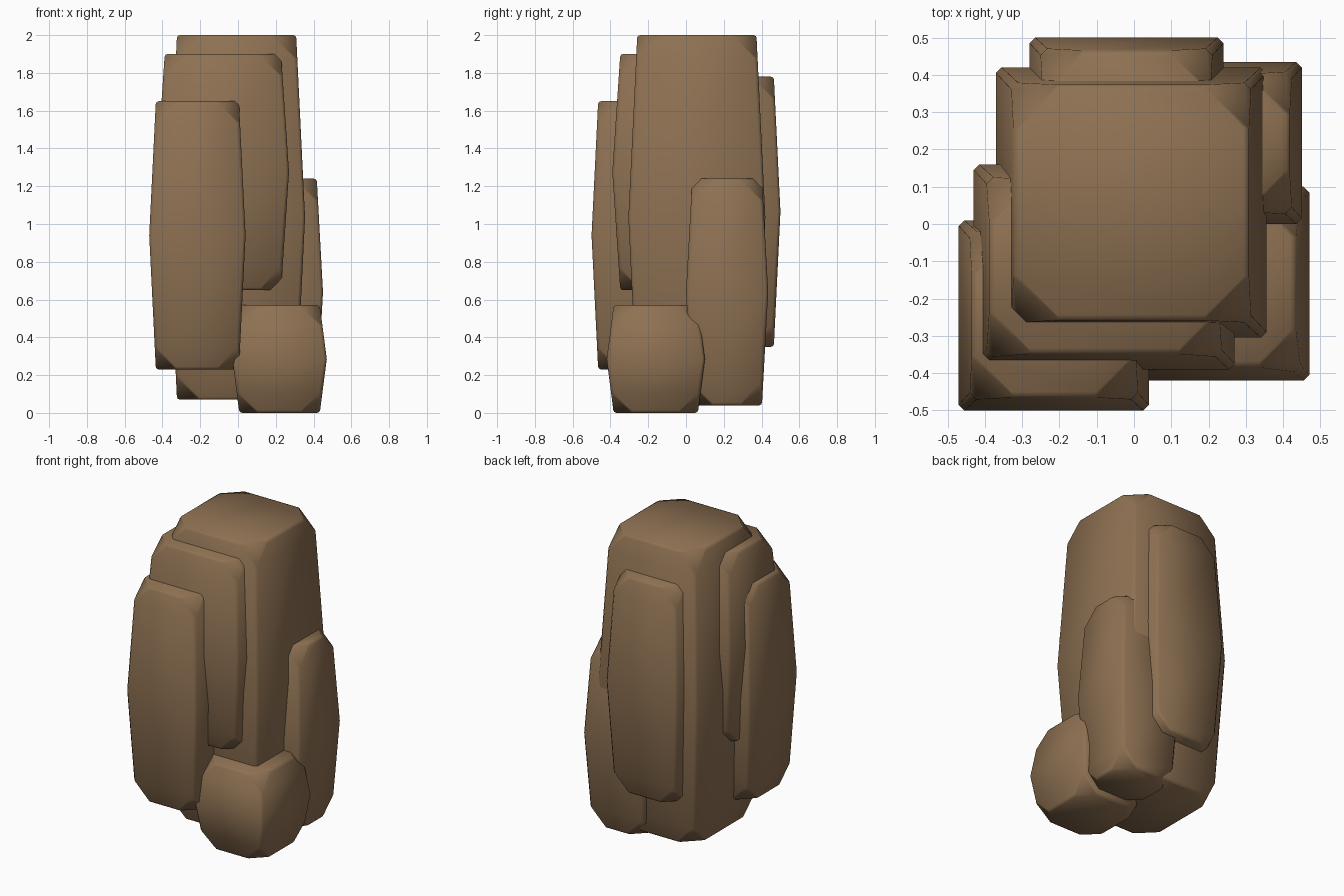
import bpy, bmesh

if "Cube" in bpy.data.objects:
    bpy.data.objects.remove(bpy.data.objects["Cube"])

stone = bpy.data.materials.new("brown_stone")
stone.diffuse_color = (0.27, 0.165, 0.085, 1)
stone.use_nodes = True
stone.node_tree.nodes["Principled BSDF"].inputs["Base Color"].default_value = stone.diffuse_color


def ring(bm, x0, x1, y0, y1, z, c):
    """Rectangle with corners cut by c, as eight vertices."""
    pts = [(x0 + c, y0), (x1 - c, y0), (x1, y0 + c), (x1, y1 - c),
           (x1 - c, y1), (x0 + c, y1), (x0, y1 - c), (x0, y0 + c)]
    return [bm.verts.new((x, y, z)) for x, y in pts]


def slab(name, x0, x1, y0, y1, z0, z1, taper, cut=0.12):
    """Stone block that bulges at mid height and has its eight corners chipped off."""
    bm = bmesh.new()
    half = (z1 - z0) / 2
    drop = cut * 0.95
    low = taper * (1 - drop / half)
    levels = [(z0, taper, cut), (z0 + drop, low, 0.018), (z0 + half, 0, 0.015),
              (z1 - drop, low, 0.018), (z1, taper, cut)]
    rings = [ring(bm, x0 + t, x1 - t, y0 + t, y1 - t, z, c) for z, t, c in levels]
    for a, b in zip(rings, rings[1:]):
        for i in range(8):
            j = (i + 1) % 8
            bm.faces.new((a[i], a[j], b[j], b[i]))
    bm.faces.new(rings[0][::-1])
    bm.faces.new(rings[-1])
    for f in bm.faces:
        f.smooth = True
    me = bpy.data.meshes.new(name)
    bm.to_mesh(me)
    bm.free()
    me.materials.append(stone)
    ob = bpy.data.objects.new(name, me)
    bpy.context.collection.objects.link(ob)
    # soften the top and bottom rims
    bev = ob.modifiers.new("soft_rims", 'BEVEL')
    bev.width = 0.015
    bev.segments = 2
    bev.limit_method = 'ANGLE'
    bev.angle_limit = 1.0
    return ob


# tall core and the slabs leaning against it
slab("core_stone", -0.37, 0.355, -0.305, 0.42, 0.07, 2.00, 0.047, 0.13)
slab("front_left_slab", -0.47, 0.04, -0.50, 0.01, 0.23, 1.65, 0.035)
slab("upper_front_slab", -0.43, 0.27, -0.39, 0.16, 0.65, 1.90, 0.042)
slab("back_slab", -0.28, 0.24, 0.00, 0.50, 0.35, 1.78, 0.035)
slab("right_slab", 0.00, 0.45, 0.00, 0.435, 0.04, 1.24, 0.033)
slab("foot_stone", -0.03, 0.47, -0.42, 0.10, 0.00, 0.57, 0.037, 0.11)
